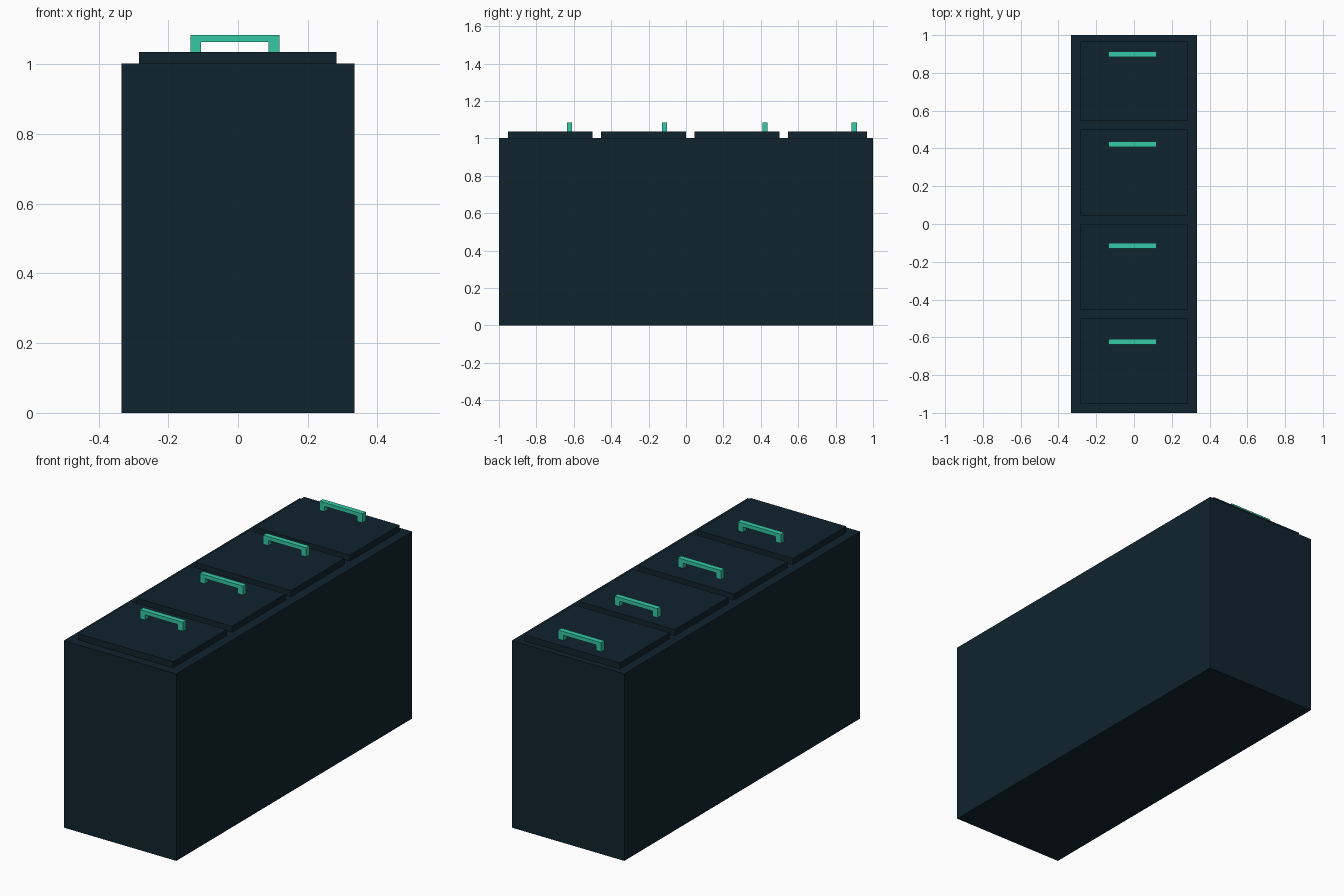
import bpy, bmesh

if "Cube" in bpy.data.objects:
    bpy.data.objects.remove(bpy.data.objects["Cube"])


def make_material(name, rgb):
    m = bpy.data.materials.new(name)
    m.diffuse_color = (*rgb, 1.0)
    m.use_nodes = True
    m.node_tree.nodes["Principled BSDF"].inputs["Base Color"].default_value = m.diffuse_color
    return m


navy = make_material("dark_navy", (0.0052, 0.0176, 0.027))
mint = make_material("mint_green", (0.036, 0.584, 0.381))


def extrude_profile(name, profile, y0, y1, mat):
    """Extrude a closed (x, z) outline from y0 to y1."""
    bm = bmesh.new()
    face = bm.faces.new([bm.verts.new((x, y0, z)) for x, z in profile])
    res = bmesh.ops.extrude_face_region(bm, geom=[face])
    verts = [g for g in res["geom"] if isinstance(g, bmesh.types.BMVert)]
    bmesh.ops.translate(bm, verts=verts, vec=(0, y1 - y0, 0))
    bmesh.ops.recalc_face_normals(bm, faces=bm.faces)
    me = bpy.data.meshes.new(name)
    bm.to_mesh(me)
    bm.free()
    me.materials.append(mat)
    ob = bpy.data.objects.new(name, me)
    bpy.context.collection.objects.link(ob)
    return ob


def rect(x0, x1, z0, z1):
    return [(x0, z0), (x1, z0), (x1, z1), (x0, z1)]


# cabinet body
extrude_profile("cabinet_body", rect(-0.334, 0.334, 0, 1.003), -1, 1, navy)

# raised panels on top, each with a bracket handle: (y start, y end, handle y)
panels = [(-0.952, -0.5, -0.623), (-0.454, 0.0, -0.115),
          (0.046, 0.5, 0.422), (0.545, 0.967, 0.899)]
TOP = 1.036
handle = [(-0.136, TOP), (-0.106, TOP), (-0.106, 1.064), (0.088, 1.064),
          (0.088, TOP), (0.119, TOP), (0.119, 1.084), (-0.136, 1.084)]

for i, (y0, y1, hy) in enumerate(panels, 1):
    extrude_profile(f"panel_{i}", rect(-0.284, 0.282, 1.003, TOP), y0, y1, navy)
    extrude_profile(f"handle_{i}", handle, hy - 0.014, hy + 0.014, mint)
